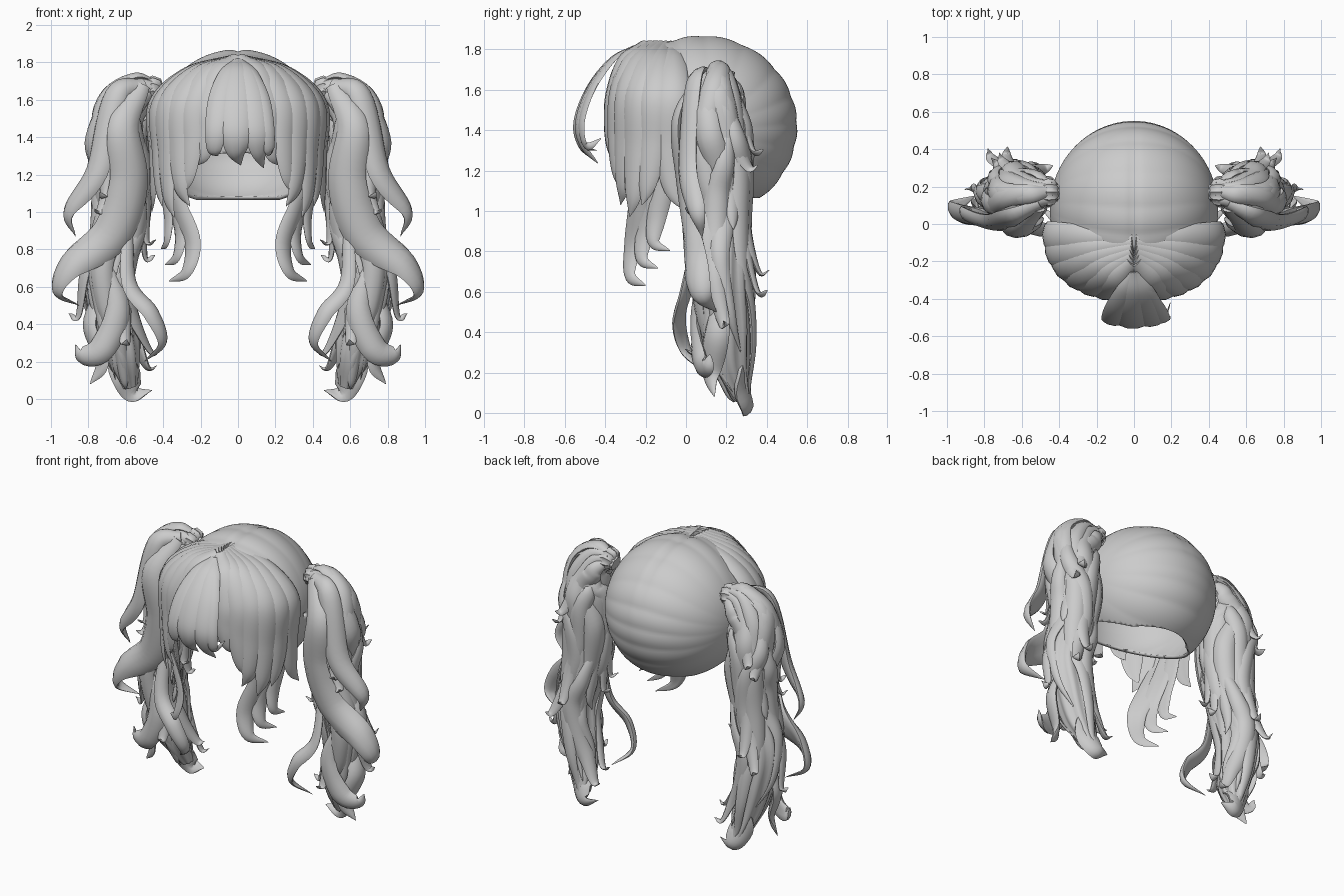
import bpy, bmesh, math
from mathutils import Vector as V

if "Cube" in bpy.data.objects:
    bpy.data.objects.remove(bpy.data.objects["Cube"])

hair = bpy.data.materials.new("light_grey")
hair.diffuse_color = (0.6, 0.6, 0.6, 1)
hair.use_nodes = True
hair.node_tree.nodes["Principled BSDF"].inputs["Base Color"].default_value = hair.diffuse_color
TAU = 2 * math.pi


def finish(name, bm, mirror=True):
    bmesh.ops.recalc_face_normals(bm, faces=bm.faces)
    me = bpy.data.meshes.new(name)
    bm.to_mesh(me)
    bm.free()
    me.materials.append(hair)
    ob = bpy.data.objects.new(name, me)
    bpy.context.collection.objects.link(ob)
    bpy.ops.object.select_all(action='DESELECT')
    ob.select_set(True)
    bpy.context.view_layer.objects.active = ob
    bpy.ops.object.shade_smooth_by_angle(angle=math.radians(50))
    if mirror:
        ob.modifiers.new("mirror", 'MIRROR').use_mirror_merge = False
    return ob


def spline(pts, per=7):
    """Smooth curve through the points."""
    p = [V(q) for q in pts]
    p = [2 * p[0] - p[1]] + p + [2 * p[-1] - p[-2]]
    out = []
    for i in range(1, len(p) - 2):
        a, b, c, d = p[i - 1:i + 3]
        for k in range(per):
            t = k / per
            out.append(b + 0.5 * t * (c - a + t * (2 * a - 5 * b + 4 * c - d + t * (3 * b - a - 3 * c + d))))
    return out + [p[-2]]


def skin(bm, rings):
    n = len(rings[0])
    vs = [[bm.verts.new(c) for c in r] for r in rings]
    for a, b in zip(vs, vs[1:]):
        for k in range(n):
            bm.faces.new((a[k], a[(k + 1) % n], b[(k + 1) % n], b[k]))
    bm.faces.new(vs[0])
    bm.faces.new(vs[-1])


def lock(bm, pts, w, centre, thick=0.4, root=0.45, bow=0.4):
    """Tapered lens-section strand whose flat side faces away from centre(p)."""
    path = spline(pts)
    rings, nrm, last = [], None, len(path) - 1
    for i, p in enumerate(path):
        t = i / last
        tan = (path[min(i + 1, last)] - path[max(i - 1, 0)]).normalized()
        raw = (p - centre(p)).normalized()
        nrm = raw if nrm is None else nrm.lerp(raw, 0.35)
        nrm = (nrm - tan * nrm.dot(tan)).normalized()
        side = tan.cross(nrm)
        wid = w * (root + (1 - root) * math.sin(min(t / 0.4, 1) * TAU / 4))
        wid = wid * (1 - max(0, (t - 0.45) / 0.55) ** 1.7) + 0.004
        ring = []
        for k in range(10):
            a = TAU * k / 10
            u = math.cos(a) * wid / 2
            ring.append(p + side * u + nrm * (math.sin(a) * wid * thick / 2 - bow * u * u / wid))
        rings.append(ring)
    skin(bm, rings)


# scalp cap: shell with combed ridges running from tie to tie, open below
bm = bmesh.new()
NA, NP = 180, 48
grid = []
for i in range(NA):
    a = TAU * i / NA
    row = []
    for j in range(NP + 1):
        f = math.pi * (0.01 + 0.98 * j / NP)
        wave = abs(math.sin(a * 9 + 0.8 * math.sin(3 * a) + 0.6 * math.cos(2 * f)))
        r = math.sin(f) * (1 + 0.014 * (wave - 0.65) * math.sin(f))
        part = 0.012 * math.exp(-(math.cos(f) / 0.05) ** 2) * max(0, math.sin(a))
        row.append(bm.verts.new((0.45 * math.cos(f), 0.08 + 0.47 * r * math.cos(a),
                                 1.42 + 0.45 * r * math.sin(a) - part)))
    grid.append(row)
for i in range(NA):
    q = grid[(i + 1) % NA]
    for j in range(NP):
        bm.faces.new((grid[i][j], grid[i][j + 1], q[j + 1], q[j]))
for co, no in (((0, 0, 1.065), (0, 0, -1)), ((0, -0.39, 1.32), (0, -0.37, -0.93))):
    bmesh.ops.bisect_plane(bm, geom=bm.verts[:] + bm.edges[:] + bm.faces[:],
                           plane_co=co, plane_no=no, clear_outer=True)
cap = finish("scalp_cap", bm, mirror=False)
sol = cap.modifiers.new("thickness", 'SOLIDIFY')
sol.thickness, sol.offset = 0.02, -1


def head(p):
    return V((0, 0, min(p.z, 1.4)))


def rim(a, reach, z):
    """Point on the brow outline at azimuth a from the front."""
    a = math.radians(a)
    return V((0.46 * math.sin(a), -reach * math.cos(a) ** 0.7, z))


def fringe(bm, az, tip, w, flick):
    """Strand combed from the parting over the brow at azimuth az, ending at height tip."""
    root = V((0.01, -0.27 + 0.0022 * az, 1.835))
    mid = root.lerp(rim(az, 0.4, 1.6), 0.6)
    mid.z = 1.755
    lock(bm, [root, mid, rim(az, 0.39, 1.58), rim(az, 0.405, 0.45 * tip + 0.87),
              rim(az + flick / 3, 0.4, 0.8 * tip + 0.31), rim(az + flick, 0.37, tip)], w, head, 0.22, 0.4, 0.5)


# centre tufts springing forward from the parting
bm = bmesh.new()
for az, tip, w in ((-1, 1.25, .2), (13, 1.235, .16), (-15, 1.3, .13), (20, 1.36, .09)):
    lock(bm, [(0, -.26, 1.815), rim(az * .4, .37, 1.75), rim(az * .8, .48, 1.61), rim(az, .545, 1.44),
              rim(az * 1.1, .525, 1.32), rim(az * 1.1 + 3, .45, tip)], w, head, 0.16, 0.35)
finish("centre_fringe", bm, mirror=False)

# swept fringe and temple locks
bm = bmesh.new()
for k, tip in enumerate((1.25, 1.1, 1.03, .97, 1.03, 1.0)):
    fringe(bm, 24 + 12 * k, tip, 0.18, (4, 4, -14, -12, -10, 6)[k])
finish("swept_fringe", bm)

# curls in front of the ears: one shape, shortened and set back for each next lock
bm = bmesh.new()
curl = [(.42, -.12, 1.5), (.41, -.22, 1.25), (.32, -.24, 1.02), (.25, -.27, .83), (.28, -.28, .68), (.37, -.2, .63)]
for k in range(3):
    lock(bm, [(x + (0.43 - x) * 0.35 * k, y + 0.06 * k, 1.5 - (1.5 - z) * (1 - 0.1 * k)) for x, y, z in curl],
         0.13 - 0.01 * k, head, 0.3, 0.6)
finish("ear_curls", bm)

# pigtail core: x, y, z, radius
core = spline([(.41, .17, 1.63, .05), (.47, .17, 1.645, .06), (.56, .16, 1.6, .09), (.63, .15, 1.48, .13),
               (.63, .15, 1.32, .14), (.61, .17, 1.1, .125), (.65, .18, .88, .12), (.7, .18, .66, .125),
               (.67, .2, .45, .12), (.62, .22, .25, .1), (.58, .28, .07, .045)], 6)
axis = [q.to_3d() for q in core]
END = len(axis) - 1


def around(i, a, scale=1.0, extra=0.0):
    """Point off core sample i at angle a."""
    tan = (axis[min(i + 1, END)] - axis[max(i - 1, 0)]).normalized()
    y = (V((0, 1, 0)) - tan * tan.y).normalized()
    return axis[i] + (core[i].w * scale + extra) * (math.cos(a) * y + math.sin(a) * y.cross(tan))


def nearest(p):
    return min(axis, key=lambda q: (q - p).length_squared)


bm = bmesh.new()
skin(bm, [[around(i, TAU * k / 40, 0.93 + 0.07 * math.cos(TAU * k / 5 + 0.1 * i)) for k in range(40)]
          for i in range(END + 1)])
finish("pigtail_core", bm)

# locks wound along the core
bm = bmesh.new()
for k in range(11):
    end = (58, 44, 52, 36, 60)[k % 5]
    pts = [around(i, TAU * k / 11 + 0.022 * i + 0.25 * math.sin(i * 0.25 + k),
                  1.03 + 0.12 * math.sin(i * 0.3 + 2 * k)) for i in [*range(4, end, 6), end]]
    lock(bm, pts, 0.135, nearest, 0.4, 0.35)
finish("pigtail_wound_locks", bm)

# loose locks that leave the core in a wave and flick up at the tip
bm = bmesh.new()
for k in range(12):
    end = 25 + (k * 11) % 36
    start = max(5, end - 26)
    pts = []
    for s in range(6):
        t = s / 5
        pts.append(around(round(start + (end - start) * t), 2.4 * k + 0.5 * math.sin(4 * t + k), 1.0,
                          0.06 * t * t + 0.03 * math.sin(TAU * t)))
    out = pts[-1] - nearest(pts[-1])
    out.z = 0
    pts.append(pts[-1] + out.normalized() * 0.05 + V((0, 0, 0.01)))
    lock(bm, pts, 0.12, nearest)
finish("pigtail_loose_locks", bm)

# main sculpted locks: upper outer, big outward sweep, inner curl, bottom flick, outer curls
bm = bmesh.new()
lock(bm, [(.5, .1, 1.69), (.66, .03, 1.63), (.76, .0, 1.22), (.91, .05, 1.0), (.87, .08, .87)], .14, nearest)
lock(bm, [(.52, .08, 1.68), (.61, -.04, 1.45), (.58, -.01, 1.15), (.68, .02, .88), (.9, .04, .72),
          (.97, .08, .57), (.85, .15, .5)], .21, nearest, 0.35)
lock(bm, [(.58, .07, 1.0), (.58, .0, .63), (.46, -.04, .46), (.4, .0, .3), (.5, .09, .2)], .1, nearest)
lock(bm, [(.66, .22, .62), (.58, .22, .4), (.61, .26, .18), (.56, .31, .03), (.46, .29, .045)], .17, nearest)
lock(bm, [(.74, .07, .75), (.64, .05, .48), (.73, .06, .27), (.84, .1, .23), (.87, .12, .29)], .14, nearest)
lock(bm, [(.72, .17, .62), (.8, .15, .4), (.73, .12, .2), (.79, .14, .08)], .13, nearest)
finish("pigtail_main_locks", bm)

# gathered band at the pigtail root
bm = bmesh.new()
skin(bm, [[around(i, TAU * k / 24, s * (1 + 0.08 * (-1) ** k)) for k in range(24)]
          for i, s in ((1, 0.9), (3, 1.3), (5, 1.35), (7, 1.0))])
finish("pigtail_band", bm)
